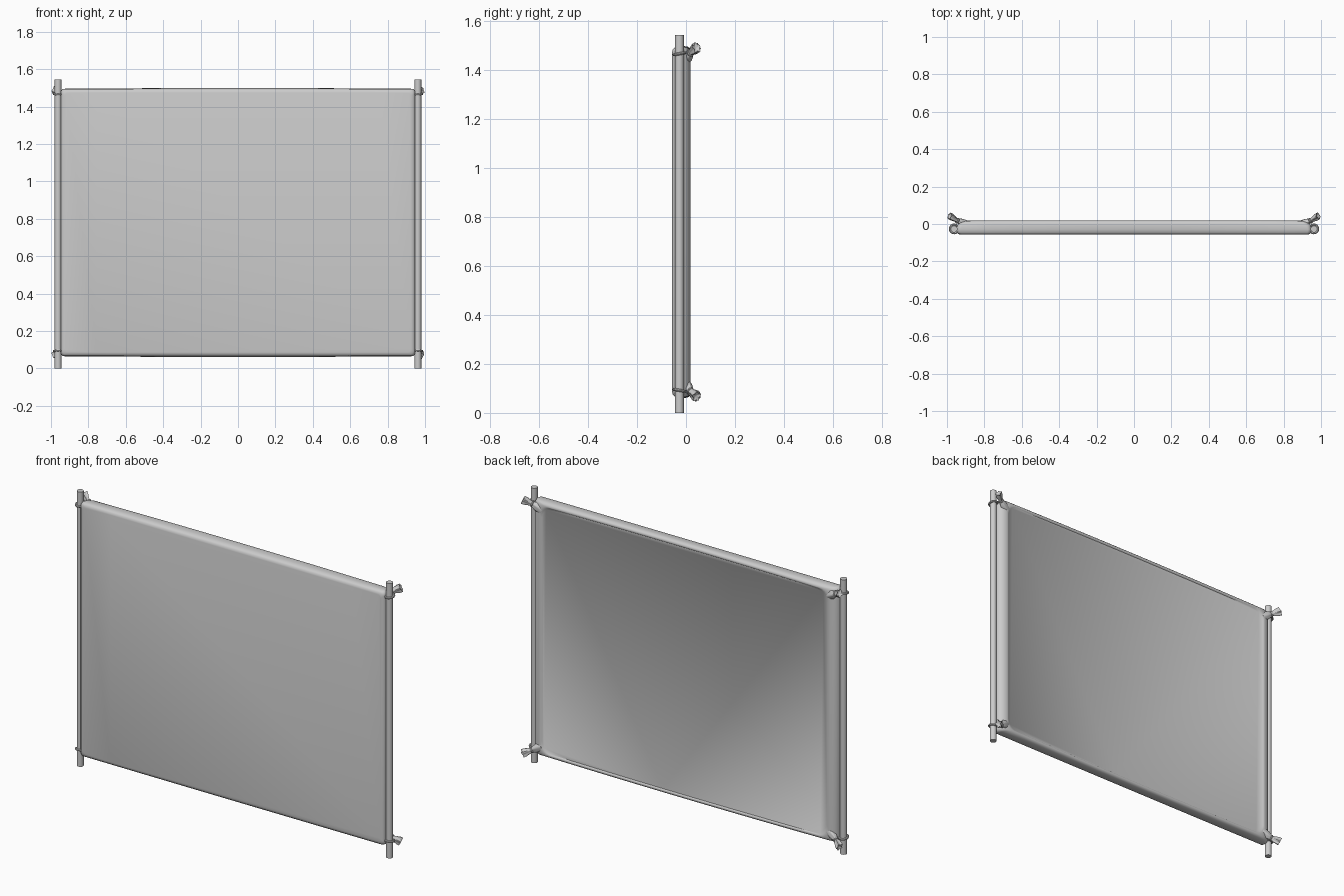
import bpy, bmesh, math
from mathutils import Vector

if "Cube" in bpy.data.objects:
    bpy.data.objects.remove(bpy.data.objects["Cube"])

MID_Z = 0.78


def finish(name, bm, angle=40):
    bmesh.ops.recalc_face_normals(bm, faces=bm.faces)
    me = bpy.data.meshes.new(name)
    bm.to_mesh(me)
    bm.free()
    ob = bpy.data.objects.new(name, me)
    bpy.context.collection.objects.link(ob)
    bpy.ops.object.select_all(action='DESELECT')
    ob.select_set(True)
    bpy.context.view_layer.objects.active = ob
    bpy.ops.object.shade_smooth_by_angle(angle=math.radians(angle))
    return ob


def loft(bm, rings, closed=False):
    vs = [[bm.verts.new(p) for p in r] for r in rings]
    n = len(vs[0])
    pairs = list(zip(vs, vs[1:]))
    if closed:
        pairs.append((vs[-1], vs[0]))
    for a, b in pairs:
        for i in range(n):
            j = (i + 1) % n
            bm.faces.new((a[i], a[j], b[j], b[i]))
    if not closed:
        bm.faces.new(vs[0])
        bm.faces.new(vs[-1])


def sheet_ring(w, h, y, r, bulge):
    # rounded rectangle whose top and bottom edges bow out a little
    pts = []
    for k, (sx, sz) in enumerate(((1, 1), (-1, 1), (-1, -1), (1, -1))):
        for i in range(6):
            a = math.pi / 2 * (k + i / 5)
            pts.append((sx * (w - r) + r * math.cos(a), sz * (h - r) + r * math.sin(a)))
        if k in (0, 2):
            for i in range(1, 12):
                pts.append((sx * (w - r) * (1 - i / 6), sz * h))
    return [Vector((x, y, MID_Z + z + math.copysign(bulge * max(0, 1 - (x / w) ** 2), z)))
            for x, z in pts]


def tube_loop(name, pts_fn, minor, n=28, m=8):
    # closed cord following pts_fn(angle)
    bm = bmesh.new()
    rings = []
    for i in range(n):
        a = 2 * math.pi * i / n
        p = pts_fn(a)
        t = (pts_fn(a + 0.01) - pts_fn(a - 0.01)).normalized()
        u = t.orthogonal() if abs(t.z) > 0.95 else t.cross(Vector((0, 0, 1))).normalized()
        v = t.cross(u)
        rings.append([p + minor * (math.cos(b) * u + math.sin(b) * v)
                      for b in (2 * math.pi * k / m for k in range(m))])
    loft(bm, rings, closed=True)
    return finish(name, bm)


# stretched sheet: flat front, rounded sides, hem turned over at the back
bm = bmesh.new()
profile = [(0.925, 0.694, -0.057, 0.02, 0), (0.938, 0.706, -0.054, 0.02, 0),
           (0.947, 0.713, -0.045, 0.02, 0.001), (0.948, 0.715, -0.028, 0.02, 0.002),
           (0.945, 0.715, -0.008, 0.025, 0.004), (0.932, 0.711, 0.008, 0.03, 0.006),
           (0.915, 0.705, 0.015, 0.04, 0.006), (0.90, 0.698, 0.018, 0.05, 0.006),
           (0.890, 0.692, 0.016, 0.06, 0.006), (0.886, 0.689, 0.012, 0.06, 0.006)]
loft(bm, [sheet_ring(*p) for p in profile])
finish("stretched_sheet", bm, 50)

for sx, side in ((-1, "left"), (1, "right")):
    # upright pole
    bm = bmesh.new()
    loft(bm, [[Vector((sx * 0.962 + 0.018 * math.cos(a), -0.027 + 0.018 * math.sin(a), z))
               for a in (2 * math.pi * k / 24 for k in range(24))] for z in (0, 1.545)])
    finish(side + "_pole", bm)

    for sz, level in ((-1, "lower"), (1, "upper")):
        tag = side + "_" + level

        # cord loop around the pole
        def pole_loop(a):
            return Vector((sx * 0.962 + 0.022 * math.cos(a), -0.026 + 0.023 * math.sin(a),
                           MID_Z + sz * (0.688 + 0.004 * math.sin(a))))
        tube_loop(tag + "_pole_cord", pole_loop, 0.006)

        # gathered corner of the sheet, flaring out behind the pole
        start = Vector((sx * 0.895, 0.002, MID_Z + sz * 0.665))
        neck = Vector((sx * 0.945, 0.018, MID_Z + sz * 0.692))
        tip = Vector((sx * 0.985, 0.043, MID_Z + sz * 0.713))
        axis = (tip - start).normalized()
        u = axis.cross(Vector((0, 0, 1))).normalized()
        v = axis.cross(u)
        sections = [(start, 0.022, 0), (start.lerp(neck, 0.5), 0.022, 0.08),
                    (start.lerp(neck, 0.85), 0.016, 0.12), (neck, 0.012, 0.12),
                    (neck.lerp(tip, 0.3), 0.015, 0.15), (neck.lerp(tip, 0.7), 0.02, 0.2),
                    (tip, 0.02, 0.25), (tip - axis * 0.008, 0.008, 0.1)]
        bm = bmesh.new()
        rings = []
        for c, r, ruffle in sections:
            ring = []
            for k in range(24):
                a = 2 * math.pi * k / 24
                rr = r * (1 + ruffle * math.cos(5 * a + sx))
                ring.append(c + rr * (0.8 * math.cos(a) * u + math.sin(a) * v))
            rings.append(ring)
        loft(bm, rings)
        finish(tag + "_gathered_corner", bm, 50)

        # cord binding the gathered neck
        def neck_loop(a):
            return neck + 0.0125 * (0.85 * math.cos(a) * u + math.sin(a) * v)
        tube_loop(tag + "_neck_cord", neck_loop, 0.005, 20)
